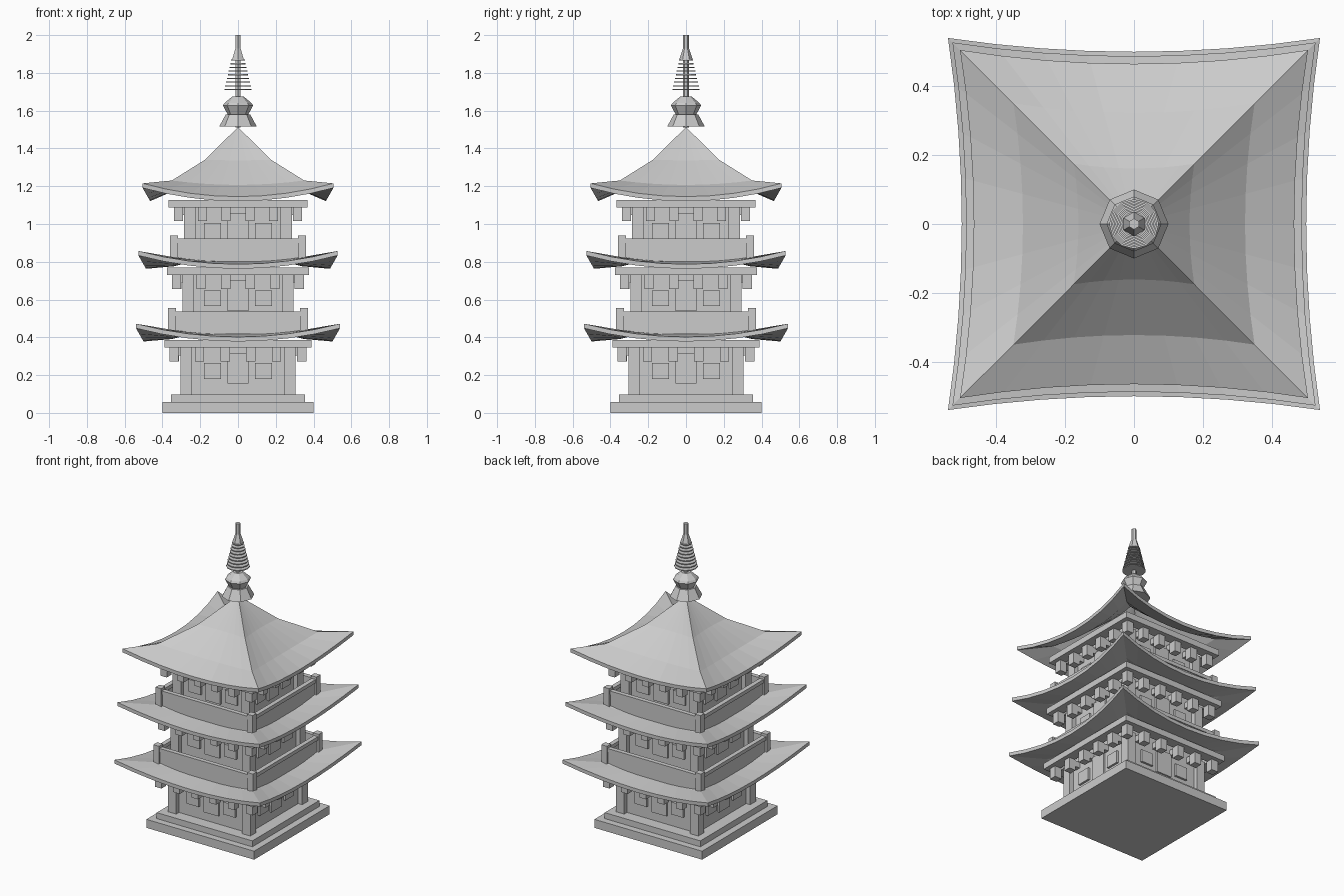
import bpy, bmesh, math
from mathutils import Matrix, Vector

if "Cube" in bpy.data.objects:
    bpy.data.objects.remove(bpy.data.objects["Cube"])


def finish(name, bm):
    bmesh.ops.recalc_face_normals(bm, faces=bm.faces)
    me = bpy.data.meshes.new(name)
    bm.to_mesh(me)
    bm.free()
    ob = bpy.data.objects.new(name, me)
    bpy.context.collection.objects.link(ob)
    return ob


def add_box(bm, x0, x1, y0, y1, z0, z1):
    m = Matrix.Translation(((x0 + x1) / 2, (y0 + y1) / 2, (z0 + z1) / 2))
    m = m @ Matrix.Diagonal((x1 - x0, y1 - y0, z1 - z0, 1))
    bmesh.ops.create_cube(bm, size=1, matrix=m)


def slab(name, half, z0, z1):
    bm = bmesh.new()
    add_box(bm, -half, half, -half, half, z0, z1)
    return finish(name, bm)


def four_sides(name, boxes):
    """Boxes described for the front (-y) side, repeated around z."""
    bm = bmesh.new()
    for k in range(4):
        old = set(bm.verts)
        for b in boxes:
            add_box(bm, *b)
        new = [v for v in bm.verts if v not in old]
        bmesh.ops.rotate(bm, verts=new, cent=(0, 0, 0),
                         matrix=Matrix.Rotation(k * math.pi / 2, 3, 'Z'))
    return finish(name, bm)


def roof(name, mid, flare, lift, profile, thick=0.024, n=8):
    """Square roof with swept corners; profile = (scale, height at mid side)."""
    bm = bmesh.new()

    def ring(t, z, dz):
        vs = []
        for k in range(4):
            rot = Matrix.Rotation(k * math.pi / 2, 3, 'Z')
            for i in range(n):
                u = -1 + 2 * i / n
                r = mid + flare * u * u
                p = Vector((u * (mid + flare) * t, -r * t,
                            z + lift * u * u * t ** 3 - dz))
                vs.append(bm.verts.new(rot @ p))
        return vs

    rings = [ring(t, z, 0) for t, z in profile]
    rings += [ring(t, z, thick) for t, z in reversed(profile)]
    for a, b in zip(rings, rings[1:] + rings[:1]):
        for i in range(len(a)):
            j = (i + 1) % len(a)
            bm.faces.new((a[i], a[j], b[j], b[i]))
    bmesh.ops.remove_doubles(bm, verts=bm.verts, dist=0.0005)
    return finish(name, bm)


def lathe(name, sides, profile):
    bm = bmesh.new()
    for (r0, z0), (r1, z1) in zip(profile, profile[1:]):
        bmesh.ops.create_cone(bm, cap_ends=True, segments=sides, radius1=r0,
                              radius2=r1, depth=z1 - z0,
                              matrix=Matrix.Translation((0, 0, (z0 + z1) / 2)))
    return finish(name, bm)


# stone base
slab("base", 0.40, 0, 0.057)
slab("base_step", 0.355, 0.057, 0.097)

# storeys: post half-width, body bottom, beam bottom, beam half-width
storeys = [(0.305, 0.095, 0.345, 0.39),
           (0.295, 0.44, 0.73, 0.377),
           (0.285, 0.83, 1.088, 0.367)]
for s, (h, z0, zb, bh) in enumerate(storeys, 1):
    w = h - 0.03
    slab(f"walls_{s}", w, z0, zb + 0.04)
    four_sides(f"corner_posts_{s}", [(-h, -h + 0.06, -h, -h + 0.06, z0, zb)])
    # windows and doors
    zw = zb - 0.165
    wins, frames = [], []
    for sx in (-1, 1):
        c = sx * 0.135
        wins.append((c - 0.045, c + 0.045, -w - 0.014, -w + 0.01, zw, zw + 0.083))
    four_sides(f"windows_{s}", wins)
    four_sides(f"doors_{s}", [(-0.055, 0.055, -w - 0.012, -w + 0.01,
                               max(z0, zb - 0.19), zb - 0.03)])
    # brackets under the beam
    c = bh - 0.052
    br = []
    for i in range(6):
        x = -c + 2 * c * i / 5
        if i < 5:
            br.append((x - 0.024, x + 0.024, -c - 0.025, -c + 0.025, zb - 0.073, zb))
        if 0 < i < 5:
            br.append((x - 0.018, x + 0.018, -c, -w + 0.01, zb - 0.04, zb))
    four_sides(f"brackets_{s}", br)
    four_sides(f"eave_beams_{s}", [(-bh, bh - 0.07, -bh, -bh + 0.07, zb, zb + 0.04)])

# lower roofs with a balcony on each: mid half-width, eave height, balcony half
for s, (m, z, b) in enumerate([(0.50, 0.402, 0.37), (0.487, 0.787, 0.36)], 1):
    roof(f"roof_{s}", m, 0.04, 0.07,
         [(1, z), (0.7, z + 0.013), (0.48, z + 0.04)])
    slab(f"balcony_floor_{s}", b - 0.02, z + 0.02, z + 0.045)
    four_sides(f"balcony_posts_{s}",
               [(-b, -b + 0.042, -b, -b + 0.042, z + 0.015, z + 0.153)])
    four_sides(f"balcony_panels_{s}",
               [(-b + 0.04, b - 0.04, -b + 0.012, -b + 0.03, z + 0.015, z + 0.115)])
    four_sides(f"balcony_rails_{s}",
               [(-b + 0.04, b - 0.04, -b + 0.006, -b + 0.036, z + 0.112, z + 0.136)])

# top roof
roof("roof_top", 0.465, 0.04, 0.07,
     [(1, 1.145), (0.6933, 1.207), (0.3467, 1.337), (0.0, 1.513)])

# finial
lathe("finial_skirt", 8, [(0.10, 1.515), (0.065, 1.58)])
lathe("finial_bulb", 8, [(0.052, 1.575), (0.08, 1.627), (0.072, 1.64), (0.03, 1.675)])
lathe("finial_shaft", 6, [(0.015, 1.51), (0.015, 1.89)])
for i in range(9):
    zr, r = 1.712 + i * 0.0195, 0.072 - i * 0.0045
    lathe(f"finial_ring_{i + 1}", 12, [(r, zr - 0.003), (r, zr + 0.003)])
lathe("finial_tip", 6, [(0.035, 1.872), (0.016, 1.93), (0.016, 2.0)])
